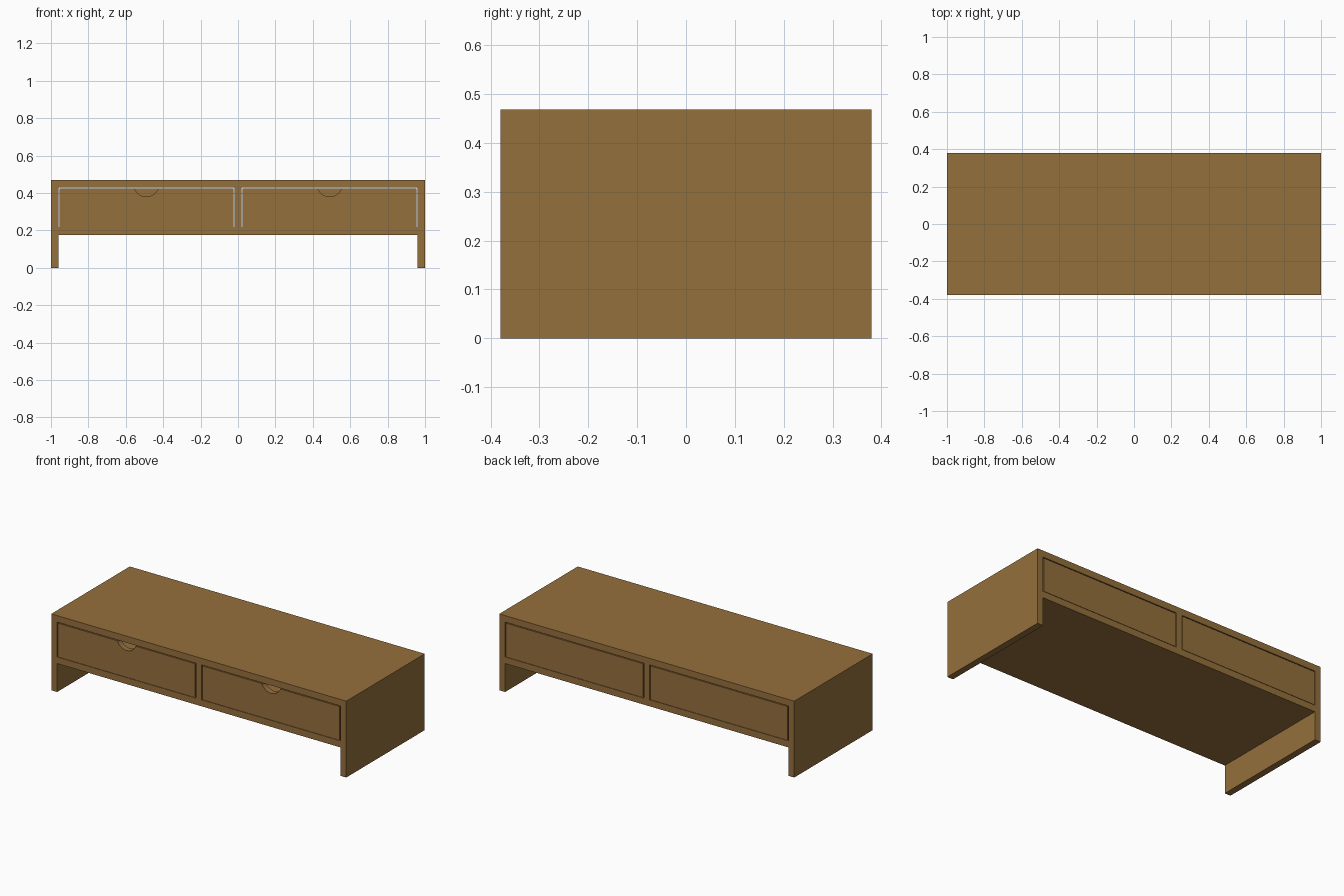
import bpy, math

if "Cube" in bpy.data.objects:
    bpy.data.objects.remove(bpy.data.objects["Cube"])

wood = bpy.data.materials.new("warm_oak")
wood.diffuse_color = (0.30, 0.16, 0.046, 1)
wood.use_nodes = True
wood.node_tree.nodes["Principled BSDF"].inputs["Base Color"].default_value = wood.diffuse_color

W, D, H = 1.0, 0.38, 0.468          # half width, half depth, height
T, DADO = 0.04, 0.02                # board thickness, groove depth
SHELF0, SHELF1, TOP0 = 0.174, 0.214, 0.428
GAP = 0.005


def extrude_y(name, profile, y0, y1):
    """Extrude a counter-clockwise (x, z) outline along y."""
    n = len(profile)
    verts = [(x, y0, z) for x, z in profile] + [(x, y1, z) for x, z in profile]
    faces = [tuple(range(n)), tuple(reversed(range(n, 2 * n)))]
    faces += [(i, i + n, (i + 1) % n + n, (i + 1) % n) for i in range(n)]
    mesh = bpy.data.meshes.new(name)
    mesh.from_pydata(verts, [], faces)
    mesh.materials.append(wood)
    ob = bpy.data.objects.new(name, mesh)
    bpy.context.collection.objects.link(ob)
    return ob


def board(name, x0, x1, y0, y1, z0, z1):
    return extrude_y(name, [(x0, z0), (x1, z0), (x1, z1), (x0, z1)], y0, y1)


# Horizontal boards, housed in the side panels
board("top_board", -W + DADO, W - DADO, -D, D, TOP0, H)
board("lower_shelf", -W + DADO, W - DADO, -D, D, SHELF0, SHELF1)
board("centre_divider", -T / 2, T / 2, -D, D, SHELF1, TOP0)

# Side panels with grooves for the shelf and a rabbet for the top
inner, groove = W - T, W - DADO
side = [(W, 0), (W, H), (groove, H), (groove, TOP0), (inner, TOP0),
        (inner, SHELF1), (groove, SHELF1), (groove, SHELF0),
        (inner, SHELF0), (inner, 0)]
extrude_y("right_side_panel", side, -D, D)        # outline reads the same both ways
extrude_y("left_side_panel", [(-x, z) for x, z in reversed(side)], -D, D)

# Drawers: front with finger notch, plain back, sides and floor
Z0, Z1 = SHELF1 + 0.002, TOP0 - GAP
R, CZ = 0.067, 0.447
half = math.asin(math.sqrt(R * R - (CZ - Z1) ** 2) / R)
WALL = 0.035
for label, s in (("left", -1), ("right", 1)):
    xa, xb = sorted((s * (T / 2 + GAP), s * (inner - GAP)))
    cx = (xa + xb) / 2
    arc = [half - 2 * half * i / 24 for i in range(25)]
    notch = [(cx + R * math.sin(a), CZ - R * math.cos(a)) for a in arc]
    extrude_y(label + "_drawer_front",
              [(xa, Z0), (xb, Z0), (xb, Z1)] + notch + [(xa, Z1)], -D, -D + WALL)
    board(label + "_drawer_back", xa, xb, D - WALL, D, Z0, Z1)
    board(label + "_drawer_outer_side", xa, xa + WALL, -D + WALL, D - WALL, Z0, Z1)
    board(label + "_drawer_inner_side", xb - WALL, xb, -D + WALL, D - WALL, Z0, Z1)
    board(label + "_drawer_floor", xa + WALL, xb - WALL, -D + WALL, D - WALL, Z0, Z0 + 0.03)

# Consistent outward normals
import bmesh
for ob in bpy.context.collection.objects:
    bm = bmesh.new()
    bm.from_mesh(ob.data)
    bmesh.ops.recalc_face_normals(bm, faces=bm.faces)
    bm.to_mesh(ob.data)
    bm.free()
